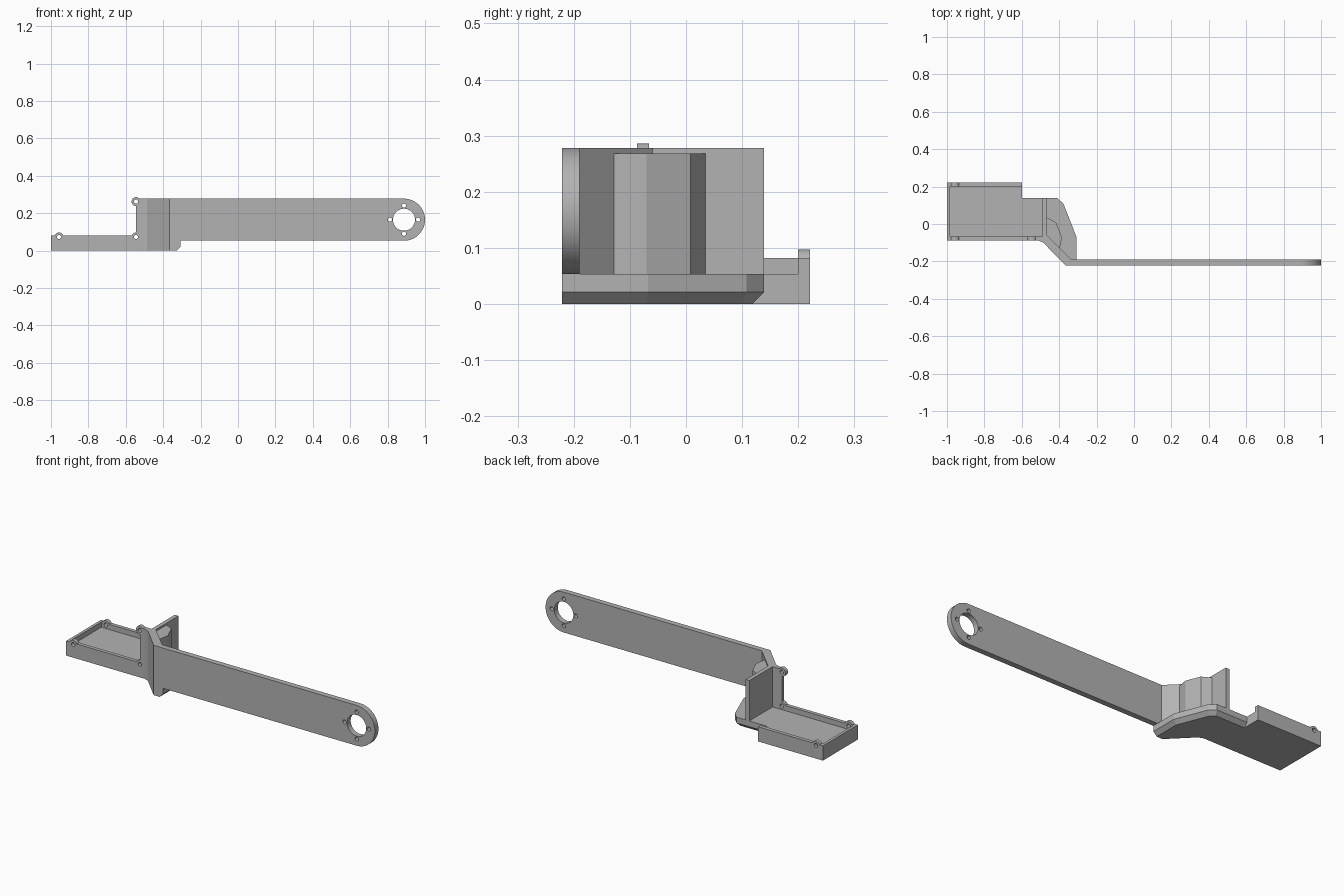
import bpy, bmesh
from math import cos, sin, radians, pi
from mathutils import Vector

if "Cube" in bpy.data.objects:
    bpy.data.objects.remove(bpy.data.objects["Cube"], do_unlink=True)

grey = bpy.data.materials.new("plain grey")
grey.use_nodes = True
grey.diffuse_color = (0.45, 0.45, 0.45, 1)
grey.node_tree.nodes["Principled BSDF"].inputs["Base Color"].default_value = grey.diffuse_color


def loft(name, rings):
    """Solid through several closed rings with equal point counts."""
    bm = bmesh.new()
    rows = [[bm.verts.new(p) for p in ring] for ring in rings]
    n = len(rows[0])
    bm.faces.new(rows[0])
    bm.faces.new(rows[-1])
    for a, b in zip(rows, rows[1:]):
        for i in range(n):
            j = (i + 1) % n
            bm.faces.new((a[i], a[j], b[j], b[i]))
    bmesh.ops.recalc_face_normals(bm, faces=bm.faces)
    mesh = bpy.data.meshes.new(name)
    bm.to_mesh(mesh)
    bm.free()
    mesh.materials.append(grey)
    ob = bpy.data.objects.new(name, mesh)
    bpy.context.collection.objects.link(ob)
    return ob


def upright(name, points, z0, z1):
    return loft(name, [[(x, y, z) for x, y in points] for z in (z0, z1)])


def panel(name, points, y0, y1):
    return loft(name, [[(x, y, z) for x, z in points] for y in (y0, y1)])


def box(name, x0, x1, y0, y1, z0, z1):
    return upright(name, [(x0, y0), (x1, y0), (x1, y1), (x0, y1)], z0, z1)


def arc(cx, cz, r, start, end, steps=16):
    angles = [radians(start + (end - start) * i / steps) for i in range(steps + 1)]
    return [(cx + r * cos(a), cz + r * sin(a)) for a in angles]


def drill(ob, holes):
    """Cut round holes (x, z, radius) along y."""
    for x, z, r in holes:
        cutter = panel("hole_cutter", arc(x, z, r, 0, 360, 32)[:-1], -0.5, 0.5)
        cut = ob.modifiers.new("hole", "BOOLEAN")
        cut.operation = "DIFFERENCE"
        cut.solver = "EXACT"
        cut.object = cutter
        bpy.context.view_layer.objects.active = ob
        bpy.ops.object.modifier_apply(modifier=cut.name)
        bpy.data.objects.remove(cutter, do_unlink=True)


FRONT, BACK, FLOOR, RIM, TOP = -0.221, 0.221, 0.053, 0.082, 0.278
WALL_Y = (-0.087, -0.066)
LUG_R, HOLE_R = 0.024, 0.011
lug_far, lug_near, lug_top = (-0.957, 0.073), (-0.545, 0.073), (-0.545, 0.262)

# Tray floor and end wall
box("tray_floor", -1, -0.6, WALL_Y[0], BACK, 0, FLOOR)
box("tray_end_wall", -1, -0.984, WALL_Y[0], BACK, 0, RIM)

# Tray back wall with one lug
far_lug = arc(*lug_far, LUG_R, 22, 158)
back_wall = panel("tray_back_wall",
                  [(-1, 0), (-0.6, 0), (-0.6, RIM)] + far_lug + [(-1, RIM)], 0.2, BACK)
drill(back_wall, [(*lug_far, HOLE_R)])

# Front wall, rising to a tall post with its own lug
profile = [(-1, 0), (-0.487, 0), (-0.487, TOP)]
profile += arc(*lug_top, LUG_R, 42, 270)
profile += arc(*lug_near, LUG_R, 90, 158) + far_lug + [(-1, RIM)]
front_wall = panel("tray_front_wall", profile, *WALL_Y)
drill(front_wall, [(*p, HOLE_R) for p in (lug_far, lug_near, lug_top)])

# Base plate with a chamfered lower rim on its back and outer sides
inner_edge = [(-0.61, -0.07), (-0.545, -0.087), (-0.515, -0.087), (-0.487, -0.098), (-0.366, FRONT)]
outer_edge = [(-0.308, FRONT), (-0.308, -0.068), (-0.377, 0.108), (-0.41, 0.139), (-0.61, 0.139)]
lower_edge = [(-0.329, FRONT), (-0.329, -0.072), (-0.396, 0.097), (-0.418, 0.118), (-0.61, 0.118)]
loft("base_plate", [[(x, y, z) for x, y in inner_edge + edge]
                    for edge, z in ((lower_edge, 0), (outer_edge, 0.021), (outer_edge, FLOOR))])

# Upright end plate, rib block and slanted wall joining the arm
box("end_plate", -0.488, -0.465, -0.07, 0.139, 0.04, TOP)
upright("rib_block", [(-0.47, 0.035), (-0.465, 0.035), (-0.417, 0.008), (-0.385, -0.07),
                      (-0.397, -0.13), (-0.47, -0.07)], 0.04, 0.268)
upright("slanted_wall", [(-0.515, -0.087), (-0.487, -0.098), (-0.366, FRONT), (-0.335, FRONT),
                         (-0.335, -0.19), (-0.465, -0.06), (-0.487, -0.066)], 0, TOP)

# Long arm with rounded end, centre hole and four bolt holes
cx, cz, radius = 0.8875, 0.1655, 0.1125
arm = panel("arm", [(-0.335, TOP), (-0.335, cz - radius)] + arc(cx, cz, radius, -90, 90, 32),
            FRONT, -0.19)
bolts = [(cx + 0.075 * cos(k * pi / 2), cz + 0.075 * sin(k * pi / 2), HOLE_R) for k in range(4)]
drill(arm, [(cx, cz, 0.059)] + bolts)

# Smooth the rounded parts, keeping edges sharp
bpy.ops.object.select_all(action="DESELECT")
for ob in (arm, front_wall, back_wall):
    ob.select_set(True)
    bpy.context.view_layer.objects.active = ob
bpy.ops.object.shade_smooth_by_angle(angle=radians(30))
